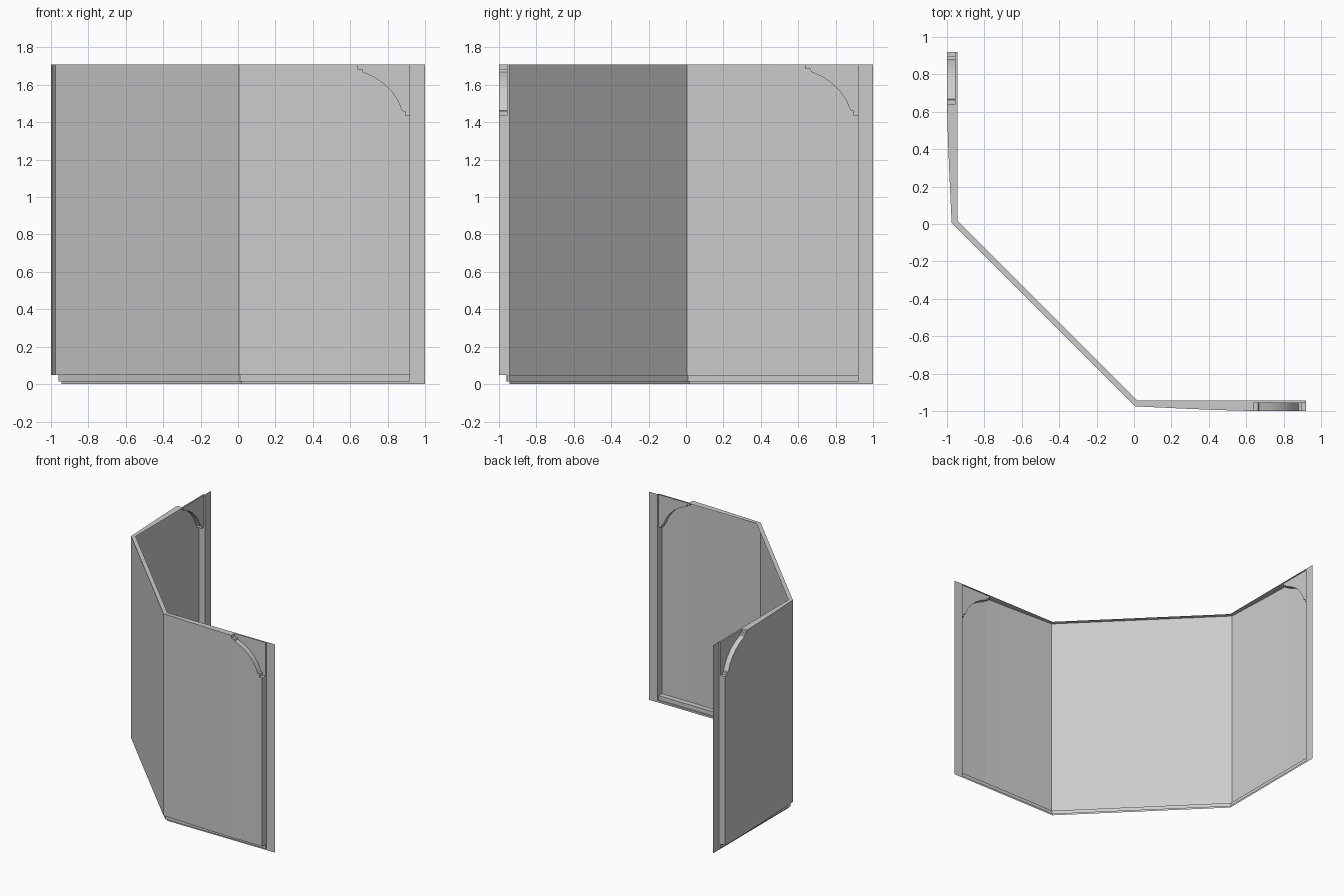
import bpy, bmesh, math

if "Cube" in bpy.data.objects:
    bpy.data.objects.remove(bpy.data.objects["Cube"])

H = 1.71                     # overall height
INNER, MID, OUTER = -0.945, -0.958, -1.0
END = 0.92                   # where the wall thickness stops


def swap(p):
    """Mirror across the plan diagonal: front wing <-> side wing."""
    return (p[1], p[0], p[2])


def make(name, faces, both=False):
    if both:
        faces = faces + [[swap(p) for p in reversed(f)] for f in faces]
    bm = bmesh.new()
    for f in faces:
        bm.faces.new([bm.verts.new(p) for p in f])
    bmesh.ops.remove_doubles(bm, verts=bm.verts, dist=0.0005)
    me = bpy.data.meshes.new(name)
    bm.to_mesh(me)
    bm.free()
    ob = bpy.data.objects.new(name, me)
    bpy.context.collection.objects.link(ob)
    bpy.ops.object.select_all(action='DESELECT')
    bpy.context.view_layer.objects.active = ob
    ob.select_set(True)
    bpy.ops.object.shade_smooth_by_angle(angle=math.radians(20))
    return ob


def rail(half, z):
    """Full plan path (side wing, chamfer, front wing) at height z."""
    h = [(x, y, z) for x, y in half]
    return [swap(p) for p in reversed(h)] + h


def loft(rails):
    return [[a[i], a[i + 1], b[i + 1], b[i]]
            for a, b in zip(rails, rails[1:]) for i in range(len(a) - 1)]


# Plan paths from the chamfer corner to the wing end
outer = [(0.005, -0.975), (0.22, -0.985), (0.43, -0.994), (0.64, OUTER), (END, OUTER)]
mid = [(0.012, -0.96), (0.22, MID), (0.43, MID), (0.64, MID), (END, MID)]
inner = [(0.02, INNER), (0.22, INNER), (0.43, INNER), (0.64, INNER), (END, INNER)]

# Outer wall skin with its top edge, open at the back
make("wall_shell", loft([rail(outer[:4], 0.05), rail(outer[:4], H), rail(inner[:4], H)]))

# Stepped skirting under the wall
make("bottom_skirting", loft([rail(inner, 0), rail(inner, 0.015), rail(mid, 0.015),
                              rail(mid, 0.05), rail(outer, 0.05)]))

# Arched corner outline (x, z)
arch = [(END, 1.435), (0.895, 1.435), (0.895, 1.46), (0.88, 1.462), (0.855, 1.52),
        (0.822, 1.567), (0.78, 1.608), (0.73, 1.642), (0.668, 1.67), (0.664, 1.685),
        (0.64, 1.685), (0.64, H)]


def flat(pts, y):
    return [(x, y, z) for x, z in pts]


# Wing end panels below the arch
make("wing_end_panel", [flat([(0.64, 0.05), (END, 0.05)] + arch, OUTER)], both=True)

# Recessed corner: arch ledge, back plate and top lip
ledge = [[f + g for f, g in zip(((),) * 4, q)] for q in
         loft([flat(arch, MID), flat(arch, OUTER)])]
plate = [flat([(END, H)] + arch[::-1], MID)]
lip = [[(0.64, MID, H), (END, MID, H), (END, INNER, H), (0.64, INNER, H)]]
make("corner_recess", [f[::-1] for f in ledge] + [f[::-1] for f in plate] + lip, both=True)

# End faces closing the wall thickness
profile = [(INNER, 0.015), (INNER, H), (MID, H), (MID, 1.435), (OUTER, 1.435),
           (OUTER, 0.05), (MID, 0.05), (MID, 0.015)]
make("end_cap", [[(END, y, z) for y, z in profile[::-1]]], both=True)

# Thin flange strips beyond the ends
make("end_flange", [flat([(END, 0), (1.0, 0), (1.0, H), (END, H)], INNER)], both=True)
